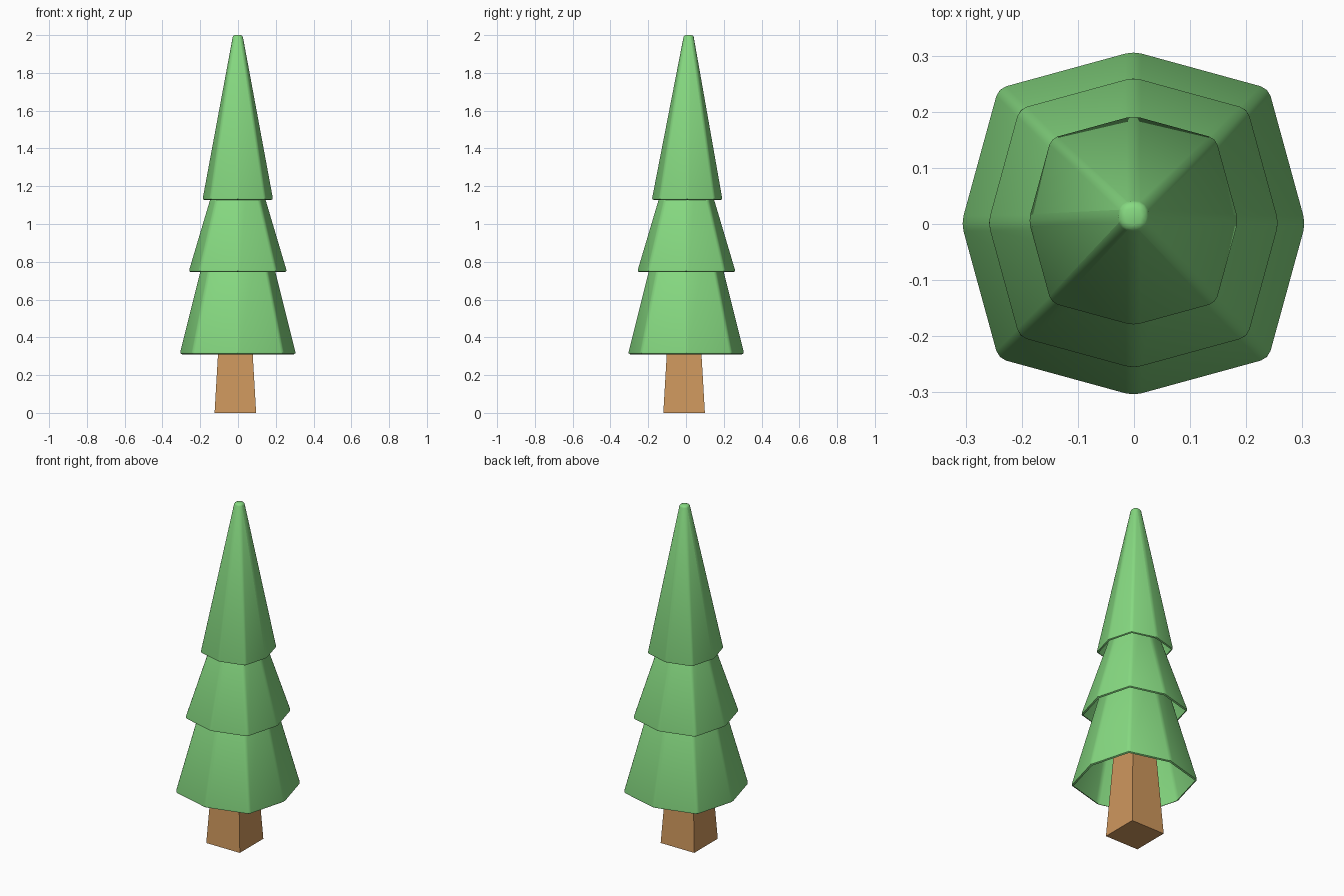
import bpy, bmesh, math

if "Cube" in bpy.data.objects:
    bpy.data.objects.remove(bpy.data.objects["Cube"])


def material(name, color):
    m = bpy.data.materials.new(name)
    m.diffuse_color = (*color, 1)
    m.use_nodes = True
    m.node_tree.nodes["Principled BSDF"].inputs["Base Color"].default_value = m.diffuse_color
    return m


green = material("foliage_green", (0.24, 0.70, 0.22))
brown = material("bark_brown", (0.62, 0.31, 0.11))


def finish(bm, name, mat):
    mesh = bpy.data.meshes.new(name)
    bm.to_mesh(mesh)
    bm.free()
    mesh.materials.append(mat)
    obj = bpy.data.objects.new(name, mesh)
    bpy.context.collection.objects.link(obj)
    bpy.context.view_layer.objects.active = obj
    obj.select_set(True)
    bpy.ops.object.shade_smooth_by_angle(angle=math.radians(40))
    obj.select_set(False)


def ring(bm, sides, radius, z, centre, turn=0.0, corner=1.0):
    """Polygon ring; every odd corner is pushed out by the corner factor."""
    verts = []
    for i in range(sides):
        a = turn + 2 * math.pi * i / sides
        r = radius * (corner if i % 2 else 1)
        verts.append(bm.verts.new((centre[0] + r * math.cos(a),
                                   centre[1] + r * math.sin(a), z)))
    return verts


def frustum(sides, low, high, **kw):
    bm = bmesh.new()
    a = ring(bm, sides, *low, **kw)
    b = ring(bm, sides, *high, **kw)
    for i in range(sides):
        j = (i + 1) % sides
        bm.faces.new((a[i], a[j], b[j], b[i]))
    bm.faces.new(a[::-1])
    bm.faces.new(b)
    return bm


# Foliage: three hollow octagonal skirts with softened edges
tiers = [
    ("lower_foliage", (0.31, 0.31), (0.15, 0.95), (-0.001, 0.001)),
    ("middle_foliage", (0.263, 0.745), (0.083, 1.35), (-0.001, 0.002)),
    ("top_foliage", (0.189, 1.127), (0.027, 2.0), (-0.001, 0.006)),
]
for name, low, high, centre in tiers:
    bm = frustum(8, low, high, centre=centre, corner=1.11)
    bmesh.ops.bevel(bm, geom=bm.edges[:], offset=0.014, segments=2,
                    profile=0.5, affect='EDGES', clamp_overlap=True)
    bm.normal_update()
    underside = [f for f in bm.faces if f.normal.z < -0.99]
    bmesh.ops.delete(bm, geom=underside, context='FACES')
    if name == "top_foliage":
        # the tip leans slightly backwards
        for v in bm.verts:
            v.co.y += 0.008 * (v.co.z - low[1]) / (high[1] - low[1])
    finish(bm, name, green)

# Trunk: tapered square post reaching up inside the foliage
root2 = math.sqrt(2)
bm = frustum(4, (0.11 * root2, 0.0), (0.078 * root2, 0.55),
             centre=(-0.014, -0.01), turn=math.pi / 4)
finish(bm, "trunk", brown)
